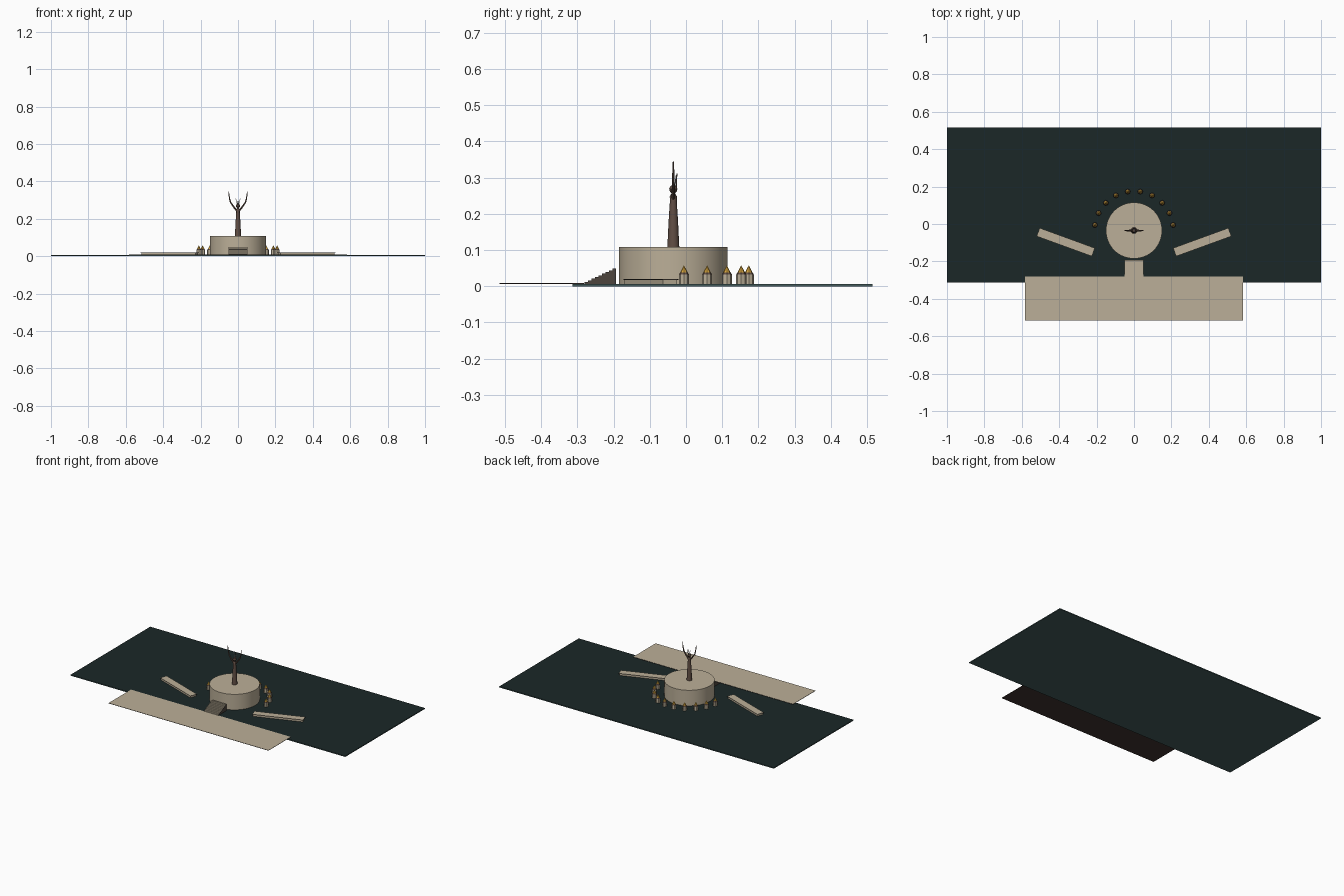
import bpy, bmesh, math
from mathutils import Vector

if "Cube" in bpy.data.objects:
    bpy.data.objects.remove(bpy.data.objects["Cube"])

def mat(name, r, g, b):
    m = bpy.data.materials.new(name)
    m.diffuse_color = (r, g, b, 1)
    m.use_nodes = True
    m.node_tree.nodes["Principled BSDF"].inputs["Base Color"].default_value = m.diffuse_color
    return m

STONE = mat("tan stone", 0.50, 0.43, 0.315)
WATER = mat("dark teal", 0.0105, 0.0205, 0.0205)
SLAB = mat("slate teal", 0.056, 0.105, 0.105)
SHADE = mat("dark stair stone", 0.075, 0.060, 0.048)
UNDER = mat("dark underside", 0.050, 0.034, 0.028)
BRONZE = mat("dark bronze", 0.120, 0.076, 0.058)
GOLD = mat("gold", 0.65, 0.36, 0.045)
SILVER = mat("pale metal", 0.50, 0.50, 0.50)
CY = -0.035  # centre line of the round podium

def finish(name, bm, mats, rule=None, smooth=False):
    bmesh.ops.recalc_face_normals(bm, faces=bm.faces[:])
    if rule:  # rule picks the material from the face direction
        for f in bm.faces:
            f.material_index = rule(f.normal)
    me = bpy.data.meshes.new(name)
    bm.to_mesh(me)
    bm.free()
    ob = bpy.data.objects.new(name, me)
    bpy.context.collection.objects.link(ob)
    for m in mats:
        me.materials.append(m)
    if smooth:
        bpy.ops.object.select_all(action='DESELECT')
        ob.select_set(True)
        bpy.context.view_layer.objects.active = ob
        bpy.ops.object.shade_smooth_by_angle(angle=math.radians(35))
    return ob

def top_only(n):
    return 0 if n.z > 0.7 else 1

def dark_sides(n):
    return 1 if abs(n.x) > 0.7 else 0

def box(name, x0, x1, y0, y1, z0, z1, mats, rule=None):
    bm = bmesh.new()
    bmesh.ops.create_cube(bm, size=1)
    for v in bm.verts:
        v.co = ((x0 + x1) / 2 + v.co.x * (x1 - x0),
                (y0 + y1) / 2 + v.co.y * (y1 - y0),
                (z0 + z1) / 2 + v.co.z * (z1 - z0))
    return finish(name, bm, mats, rule)

def skin(name, rings, m, smooth):
    """Join rings of verts into a closed tube."""
    bm, rows = bmesh.new(), []
    for ring in rings:
        rows.append([bm.verts.new(p) for p in ring])
    n = len(rows[0])
    for a, b in zip(rows, rows[1:]):
        for i in range(n):
            j = (i + 1) % n
            bm.faces.new((a[i], a[j], b[j], b[i]))
    bm.faces.new(rows[0])
    bm.faces.new(rows[-1])
    return finish(name, bm, [m], smooth=smooth)

def lathe(name, x, y, profile, sides, m, smooth=True):
    """Stack of rings from (radius, z) pairs."""
    t = [2 * math.pi * i / sides for i in range(sides)]
    return skin(name, [[(x + r * math.cos(a), y + r * math.sin(a), z) for a in t]
                       for r, z in profile], m, smooth)

def rod(name, pts, radii, m, sides=8):
    """Tapered tube through a short list of points."""
    pts, rings = [Vector(p) for p in pts], []
    for k, p in enumerate(pts):
        d = (pts[min(k + 1, len(pts) - 1)] - pts[max(k - 1, 0)]).normalized()
        u = d.cross(Vector((0, 1, 0.1))).normalized()
        w = d.cross(u)
        t = [2 * math.pi * i / sides for i in range(sides)]
        rings.append([p + radii[k] * (u * math.cos(a) + w * math.sin(a)) for a in t])
    return skin(name, rings, m, True)

# Ground and front plaza
box("ground_slab", -1, 1, -0.313, 0.515, 0, 0.006, [WATER, SLAB], top_only)
box("front_plaza", -0.582, 0.582, -0.515, -0.282, 0.0065, 0.0085, [STONE, UNDER], top_only)

# Round podium
lathe("podium", 0, CY, [(0.15, 0.006), (0.15, 0.108)], 64, STONE)

# Staircase
STEPS = 9
for i in range(STEPS):
    d = 0.087 / STEPS
    y = -0.280 + i * d
    box("stair_step", -0.052, 0.052, y, y + d, 0.006, 0.012 + i * 0.0046,
        [STONE, SHADE], dark_sides)

# Angled side walls with a slightly wider coping
for s in (-1, 1):
    for part in (box("side_wall", -0.154, 0.154, -0.021, 0.021, 0.006, 0.017, [STONE]),
                 box("wall_coping", -0.157, 0.157, -0.0235, 0.0235, 0.017, 0.020,
                     [STONE, SHADE], top_only)):
        part.location = (s * 0.365, -0.097, 0)
        part.rotation_euler.z = s * math.radians(20)

# Arc of small shrines behind the podium
for i in range(10):
    a = math.radians(8 + i * 164 / 9)
    x, y = 0.211 * math.cos(a), CY + 0.211 * math.sin(a)
    lathe("shrine_body", x, y, [(0.014, 0.006), (0.014, 0.032)], 8, STONE, False)
    lathe("shrine_roof", x, y, [(0.0145, 0.032), (0.0105, 0.038)], 8, BRONZE, False)
    lathe("shrine_spire", x, y, [(0.0105, 0.038), (0.0005, 0.057)], 8, GOLD, False)

# Statue: robed body, head, raised arms and small crown rays
lathe("statue_body", 0, CY, [(0.0165, 0.108), (0.013, 0.18), (0.0095, 0.235),
                             (0.010, 0.248), (0.004, 0.258)], 16, BRONZE)
lathe("statue_head", 0, CY, [(0.003, 0.256), (0.009, 0.261), (0.0115, 0.269),
                             (0.008, 0.277), (0.002, 0.280)], 16, BRONZE)
for s in (-1, 1):
    rod("statue_arm", [(s * 0.006, CY, 0.243), (s * 0.022, CY, 0.262),
                       (s * 0.040, CY, 0.288), (s * 0.046, CY, 0.312),
                       (s * 0.050, CY, 0.345)],
        [0.005, 0.0045, 0.0038, 0.003, 0.0015], BRONZE)
    rod("crown_ray", [(s * 0.003, CY + 0.004, 0.275), (s * 0.012, CY + 0.008, 0.307)],
        [0.0018, 0.0012], SILVER)
rod("back_ray", [(0, CY + 0.008, 0.262), (0, CY + 0.010, 0.312)], [0.002, 0.001], BRONZE)
